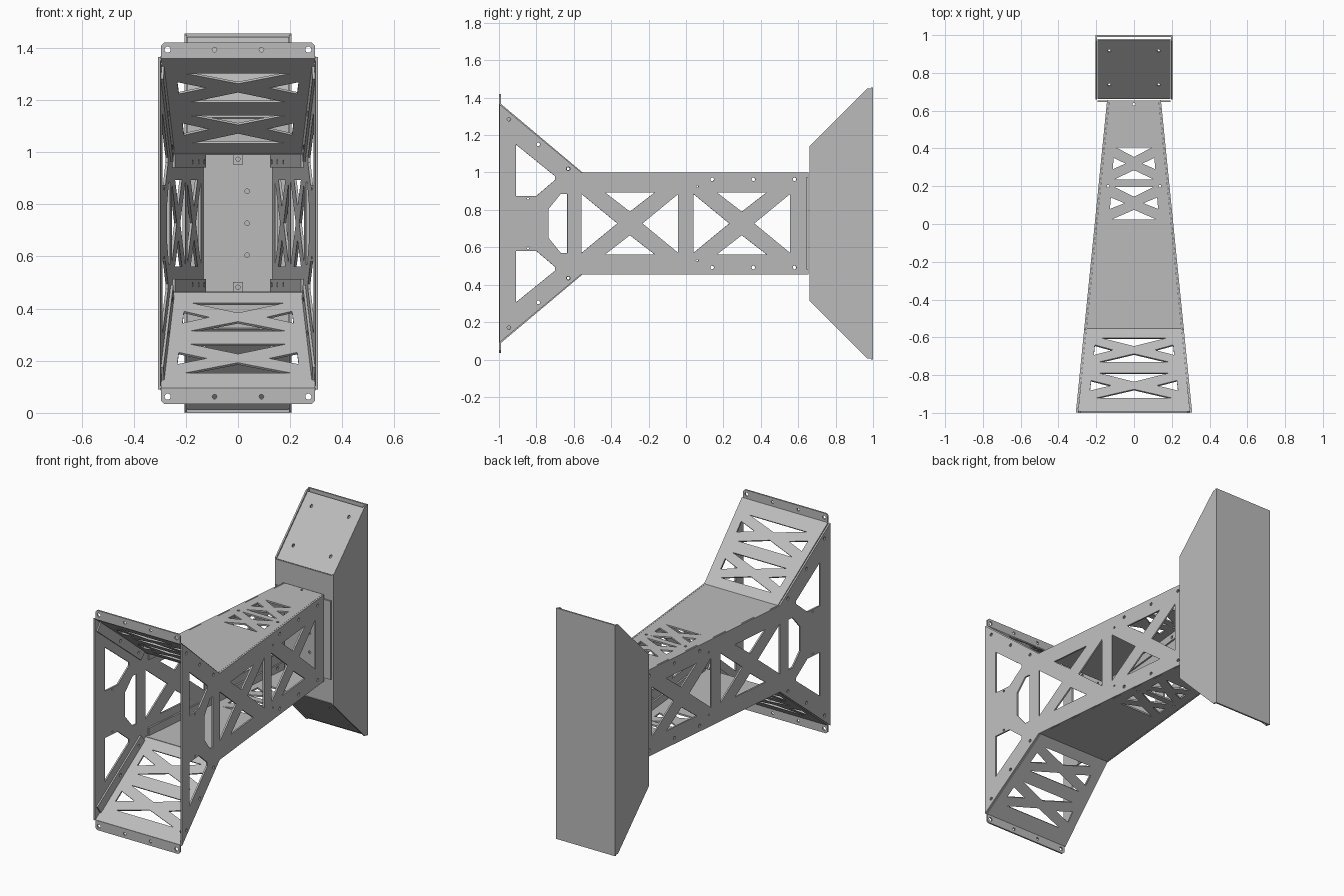
import bpy, bmesh, math
from mathutils import Vector

cube = bpy.data.objects.get("Cube")
if cube:
    bpy.data.objects.remove(cube)

steel = bpy.data.materials.new("grey_steel")
steel.use_nodes = True
GREY = (0.5, 0.5, 0.5, 1)
steel.diffuse_color = GREY
steel.node_tree.nodes["Principled BSDF"].inputs["Base Color"].default_value = GREY

HEIGHT = 1.455   # everything is mirrored about half of this
THICK = 0.01


def flip(loop):
    return [(u, HEIGHT - v) for u, v in loop]


def circle(u, v, r=0.01, n=10):
    return [(u + r * math.cos(2 * math.pi * i / n), v + r * math.sin(2 * math.pi * i / n)) for i in range(n)]


def rect(u0, u1, v0, v1):
    return [(u0, v0), (u1, v0), (u1, v1), (u0, v1)]


def cross(cu, cv, hw, hh, bar, apex_u, apex_v, side_h, taper=0):
    """Four triangular cutouts that leave an X-shaped brace."""
    loops = []
    for s in (1, -1):
        loops.append([(-bar, s * hh), (bar, s * hh), (0, s * apex_v)])
        loops.append([(s * hw, side_h), (s * hw, -side_h), (s * apex_u, 0)])
    return [[(cu + u * (1 + taper * v), cv + v) for u, v in loop] for loop in loops]


def sheet(name, outline, holes, place):
    """Flat sheet with cutouts, drawn in 2D and placed in space."""
    bm = bmesh.new()
    edges = []
    for loop in [outline] + holes:
        vs = [bm.verts.new((u, v, 0)) for u, v in loop]
        edges += [bm.edges.new((vs[i - 1], vs[i])) for i in range(len(vs))]
    bmesh.ops.triangle_fill(bm, use_beauty=True, edges=edges, normal=(0, 0, 1))
    for f in bm.faces:
        if f.normal.z < 0:
            f.normal_flip()
    for v in bm.verts:
        v.co = Vector(place(v.co.x, v.co.y))
    mesh = bpy.data.meshes.new(name)
    bm.to_mesh(mesh)
    bm.free()
    mesh.materials.append(steel)
    obj = bpy.data.objects.new(name, mesh)
    bpy.context.collection.objects.link(obj)
    mod = obj.modifiers.new("thickness", "SOLIDIFY")
    mod.thickness = THICK
    mod.offset = 0


def half_width(y):
    return 0.303 - (y + 1) * 0.1


# Side plate outline and cutouts, in depth and height
top_edge = [(-0.998, 1.365), (-0.56, 1.0), (0.655, 1.0)]
side_outline = top_edge + flip(top_edge)[::-1]
corner = [(-0.91, 1.15), (-0.70, 0.98), (-0.70, 0.96), (-0.80, 0.875), (-0.91, 0.875)]
slot_half = [(-0.735, 0.805), (-0.67, 0.885), (-0.635, 0.885)]
slope_bolts = [circle(-0.947, 1.285), circle(-0.79, 1.15), circle(-0.63, 1.02)]
flat_bolts = [circle(y, 0.963) for y in (0.14, 0.36, 0.58)]
small = [circle(-0.845, 0.86, 0.006), circle(0.06, 0.925, 0.006)]
upper_cuts = [corner] + slope_bolts + flat_bolts + small
side_cuts = upper_cuts + [flip(c) for c in upper_cuts] + [slot_half + flip(slot_half)[::-1]]
for cy in (-0.3, 0.298):
    side_cuts += cross(cy, HEIGHT / 2, 0.258, 0.166, 0.133, 0.067, 0.063, 0.157)

# Rear box side outline
box_edge = [(0.66, 1.14), (0.97, 1.45), (1.0, 1.45)]

for side, s in (("left", 1), ("right", -1)):
    def on_side(y, z, s=s):
        return (s * half_width(y), y, z)

    def inside(y, z, s=s):
        return (s * (half_width(y) - 0.011), y, z)

    sheet(side + "_side_plate", side_outline, side_cuts, on_side)
    # Rear mounting flange turned outward
    sheet(side + "_mount_flange", rect(0.138, 0.192, 0.48, 0.975), [],
          lambda x, z, s=s: (s * x, 0.65, z))
    sheet(side + "_box_side", box_edge + flip(box_edge)[::-1], [],
          lambda y, z, s=s: (s * 0.2, y, z))
    # Folded edges bolted inside the side plates
    flat_flange = rect(-0.54, 0.64, 0.942, 0.995)
    slope_flange = [(-0.96, 1.328), (-0.575, 1.007), (-0.61, 0.965), (-0.99, 1.28)]
    flange_bolts = [circle(-0.79, 1.15), circle(-0.63, 1.02, 0.008)]
    for level, turn in (("upper", list), ("lower", flip)):
        sheet(f"{level}_{side}_flat_flange", turn(flat_flange), [turn(c) for c in flat_bolts], inside)
        sheet(f"{level}_{side}_slope_flange", turn(slope_flange), [turn(c) for c in flange_bolts], inside)

# Cutouts of the flat and sloped covers
flat_cuts = cross(0, 0.32, 0.11, 0.085, 0.1, 0.045, 0.035, 0.03, -0.7)
flat_cuts += cross(0, 0.11, 0.125, 0.087, 0.113, 0.05, 0.035, 0.03, -0.7)
flat_cuts += [circle(0, 0.635, 0.008)] + [circle(x, 0.2, 0.008) for x in (-0.137, 0.137)]
slope_cuts = cross(0, -0.67, 0.21, 0.064, 0.181, 0.11, 0.02, 0.027, -0.5)
slope_cuts += cross(0, -0.858, 0.23, 0.066, 0.193, 0.12, 0.02, 0.027, -0.5)


def trapezoid(y0, y1, gap=0.006):
    a, b = half_width(y0) - gap, half_width(y1) - gap
    return [(-a, y0), (a, y0), (b, y1), (-b, y1)]


def bevelled(hw, z0, z1, c=0.012):
    return [(-hw, z0), (hw, z0), (hw, z1 - c), (hw - c, z1), (c - hw, z1), (-hw, z1 - c)]


for level, up in (("upper", True), ("lower", False)):
    def level_z(z, up=up):
        return z if up else HEIGHT - z

    sheet(level + "_flat_cover", trapezoid(-0.56, 0.655), flat_cuts,
          lambda x, y: (x, y, level_z(0.995)))
    sheet(level + "_sloped_cover", trapezoid(-0.995, -0.555), slope_cuts,
          lambda x, y: (x, y, level_z(0.995 + (-0.555 - y) * 0.84)))
    lip_holes = [circle(x, 1.393, r) for x, r in ((-0.27, 0.012), (-0.09, 0.009), (0.09, 0.009), (0.27, 0.012))]
    sheet(level + "_front_lip", bevelled(0.295, 1.36, 1.42), lip_holes,
          lambda x, z: (x, -0.995, level_z(z)))
    sheet(level + "_rear_tab", rect(-0.02, 0.02, 0.953, 0.995), [circle(0, 0.973, 0.008)],
          lambda x, z: (x, 0.645, level_z(z)))
    # Sloped ends of the rear box
    box_holes = [circle(x, y, 0.008) for x in (-0.13, 0.13) for y in (0.74, 0.92)]
    sheet(level + "_box_slope", rect(-0.194, 0.194, 0.667, 0.975), box_holes,
          lambda x, y: (x, y, level_z(1.13 + (y - 0.667))))

# Rear box front and back
sheet("box_front", rect(-0.194, 0.194, HEIGHT - 1.13, 1.13),
      [circle(0.035, z, 0.009) for z in (0.605, 0.727, 0.85)],
      lambda x, z: (x, 0.667, z))
sheet("box_back", rect(-0.205, 0.205, 0, HEIGHT), [], lambda x, z: (x, 0.995, z))
